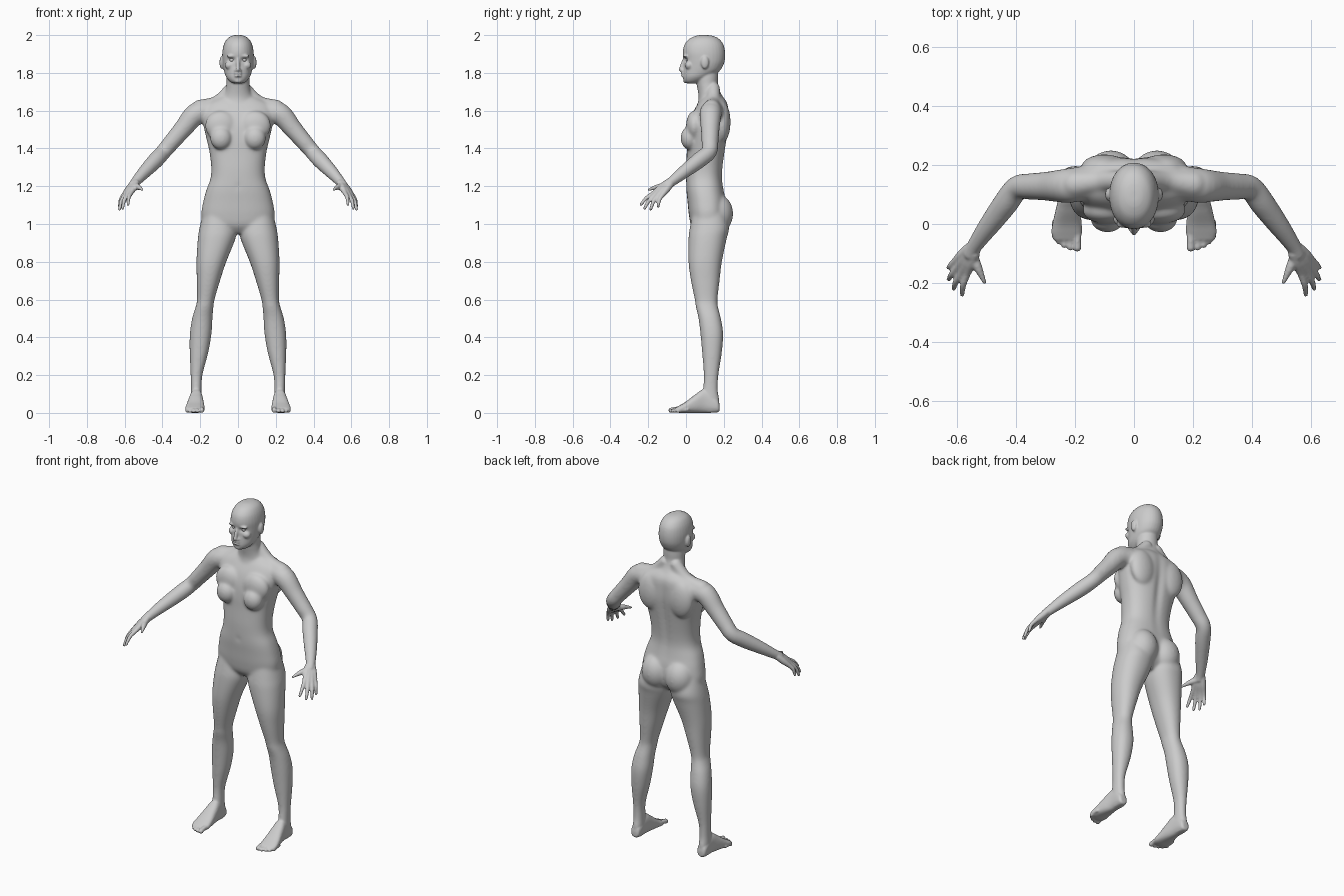
import bpy, bmesh, math
from mathutils import Vector, Matrix

SEG = 32
bm = bmesh.new()


def spline(rows, sub=5):
    """Catmull-Rom interpolation of tuples."""
    out = []
    for i in range(len(rows) - 1):
        p0, p1 = rows[max(i - 1, 0)], rows[i]
        p2, p3 = rows[i + 1], rows[min(i + 2, len(rows) - 1)]
        for k in range(sub):
            t = k / sub
            out.append([0.5 * (2 * b + (c - a) * t + (2 * a - 5 * b + 4 * c - d) * t * t
                               + (3 * b - a - 3 * c + d) * t ** 3)
                        for a, b, c, d in zip(p0, p1, p2, p3)])
    return out + [list(rows[-1])]


def skin(rings):
    """Bridge (centre, u, v, exponent) rings into a closed tube."""
    loops = []
    for c, u, v, n in rings:
        loop = []
        for i in range(SEG):
            a = 2 * math.pi * i / SEG
            x, y = math.cos(a), math.sin(a)
            x = math.copysign(abs(x) ** (2 / n), x)
            y = math.copysign(abs(y) ** (2 / n), y)
            loop.append(bm.verts.new(c + u * x + v * y))
        loops.append(loop)
    for a, b in zip(loops, loops[1:]):
        for i in range(SEG):
            j = (i + 1) % SEG
            bm.faces.new((a[i], a[j], b[j], b[i]))
    bm.faces.new(loops[0][::-1])
    bm.faces.new(loops[-1])


def loft(rows, n=2.2, along_y=False):
    """Rows of (height, x min, x max, other min, other max)."""
    rings = []
    for h, x0, x1, a, b in spline(rows):
        u = Vector(((x1 - x0) / 2, 0, 0))
        m, r = (a + b) / 2, (b - a) / 2
        if along_y:
            rings.append((Vector(((x0 + x1) / 2, h, m)), u, Vector((0, 0, r)), n))
        else:
            rings.append((Vector(((x0 + x1) / 2, m, h)), u, Vector((0, r, 0)), n))
    skin(rings)


def centred(rows, n=2.2):
    loft([(z, -w, w, f, b) for z, f, b, w in rows], n)


def blob(c, r):
    m = Matrix.Translation(c) @ Matrix.Diagonal((*r, 1))
    bmesh.ops.create_uvsphere(bm, u_segments=24, v_segments=16, radius=1, matrix=m)


def tube(rows):
    """Rows of (x, y, z, radius), with round ends."""
    pts = spline(rows)
    rings = []
    for i, p in enumerate(pts):
        t = Vector(pts[min(i + 1, len(pts) - 1)][:3]) - Vector(pts[max(i - 1, 0)][:3])
        u = t.cross(Vector((1, 0, 0))).normalized()
        v = t.cross(u).normalized()
        rings.append((Vector(p[:3]), u * p[3], v * p[3], 2))
    skin(rings)
    for p in (rows[0], rows[-1]):
        blob(p[:3], (p[3],) * 3)


# --- one side: leg and foot
loft([(1.06, .02, .185, .035, .21), (.98, .008, .204, .02, .228), (.92, .014, .213, .013, .215),
      (.80, .062, .22, .013, .19), (.70, .095, .218, .026, .178), (.60, .124, .217, .046, .167),
      (.56, .13, .225, .052, .17), (.50, .135, .243, .066, .185), (.42, .14, .255, .076, .197),
      (.32, .157, .256, .085, .19), (.20, .188, .251, .094, .172), (.12, .193, .249, .09, .168),
      (.06, .192, .25, .08, .176), (.005, .2, .243, .1, .168)])
loft([(.178, .208, .236, .012, .04), (.165, .194, .25, .002, .075), (.10, .188, .254, .0, .125),
      (.05, .182, .265, .0, .098), (0, .177, .276, .0, .06), (-.03, .176, .28, .0, .042),
      (-.055, .183, .272, .003, .028)], 2.5, True)
for x, tip, r in ((.192, -.08, .014), (.216, -.08, .0105), (.236, -.072, .0105),
                  (.254, -.06, .010), (.269, -.043, .0095)):
    tube([(x, tip + .05, r + .008, r), (x, tip + .02, r + .005, r * .9), (x, tip, r, r)])

# --- one side: arm
tube([(.15, .14, 1.595, .06), (.222, .13, 1.583, .059), (.29, .128, 1.505, .05),
      (.35, .127, 1.435, .045), (.395, .122, 1.382, .042), (.435, .07, 1.338, .043),
      (.49, -.005, 1.28, .036), (.54, -.075, 1.225, .026), (.553, -.1, 1.207, .025)])

# --- one side: palm, fingers and thumb
wrist = Vector((.549, -.092, 1.213))
for i, (k, tip) in enumerate((((.565, -.168, 1.166), (.582, -.239, 1.103)),
                              ((.584, -.163, 1.157), (.611, -.219, 1.083)),
                              ((.599, -.148, 1.152), (.627, -.187, 1.078)),
                              ((.606, -.126, 1.152), (.627, -.148, 1.093)))):
    k, tip = Vector(k), Vector(tip)
    start = wrist + Vector((.006, .006, -.002)) * (i - 1.5)
    mid = (k + tip) / 2 + Vector((.005, -.004, .005))
    tube([(*start, .019), (*((start + k) / 2), .018), (*k, .0125), (*mid, .0105), (*tip, .008)])
tube([(.551, -.1, 1.203, .019), (.531, -.142, 1.197, .016), (.517, -.172, 1.19, .0115),
      (.506, -.198, 1.181, .0085)])

# --- one side: chest, shoulder, back and buttock masses
blob((.09, .018, 1.455), (.058, .047, .062))
blob((.09, .045, 1.52), (.085, .045, .08))
blob((.1, .192, 1.54), (.08, .044, .11))
blob((.078, .163, 1.055), (.088, .087, .105))
tube([(.035, .145, 1.715, .035), (.11, .145, 1.643, .037), (.2, .135, 1.612, .047)])

# --- one side: ear, brow, cheek and nostril
blob((.086, .1, 1.855), (.012, .021, .034))
blob((.031, -.001, 1.888), (.03, .014, .009))
blob((.045, .016, 1.84), (.025, .022, .022))
blob((.011, -.016, 1.812), (.009, .011, .008))

# --- mirror to the other side
copy = bmesh.ops.duplicate(bm, geom=bm.verts[:] + bm.edges[:] + bm.faces[:])["geom"]
for v in (g for g in copy if isinstance(g, bmesh.types.BMVert)):
    v.co.x *= -1

# --- torso, neck and head
centred([(1.69, .1, .18, .06), (1.66, .078, .208, .13), (1.63, .058, .222, .18),
         (1.58, .032, .226, .195), (1.52, .014, .226, .183), (1.45, .006, .217, .167),
         (1.38, .004, .206, .151), (1.30, .0, .195, .142), (1.24, .0, .192, .146),
         (1.18, .002, .2, .168), (1.12, .008, .212, .184), (1.05, .015, .215, .194),
         (.99, .028, .2, .175), (.95, .06, .16, .08)], 2.4)
centred([(1.60, .05, .2, .085), (1.66, .066, .202, .085), (1.70, .063, .182, .068),
         (1.74, .056, .17, .061), (1.78, .05, .17, .06), (1.83, .06, .17, .055)], 2)
centred([(2.0, .075, .115, .015), (1.995, .05, .145, .035), (1.98, .018, .175, .058),
         (1.95, -.008, .198, .075), (1.91, -.017, .207, .083), (1.87, -.013, .206, .083),
         (1.84, -.012, .197, .08), (1.81, -.015, .178, .074), (1.78, -.016, .135, .064),
         (1.757, -.012, .095, .046), (1.745, .0, .06, .027)], 2.1)
tube([(0, -.008, 1.877, .008), (0, -.019, 1.845, .010), (0, -.027, 1.818, .011)])
blob((0, -.017, 1.796), (.022, .011, .006))
blob((0, -.016, 1.784), (.02, .011, .006))
blob((0, -.003, 1.758), (.02, .012, .012))
bmesh.ops.recalc_face_normals(bm, faces=bm.faces[:])

# --- fuse everything into one skin
raw = bpy.data.meshes.new("raw_body")
bm.to_mesh(raw)
bm.free()
body = bpy.data.objects.new("body", raw)
bpy.context.collection.objects.link(body)
mod = body.modifiers.new("fuse", 'REMESH')
mod.mode = 'VOXEL'
mod.voxel_size = .0052
deps = bpy.context.evaluated_depsgraph_get()
mesh = bpy.data.meshes.new_from_object(body.evaluated_get(deps))
body.modifiers.clear()
body.data = mesh


def press(c, s, d):
    """Push the skin by d inside a soft ellipsoid, on both sides."""
    for v in mesh.vertices:
        q = sum(((a - b) / r) ** 2 for a, b, r in zip((abs(v.co.x), v.co.y, v.co.z), c, s))
        if q < 6:
            v.co += Vector(d) * math.exp(-q)


# --- eye sockets, spine groove, mouth corner, navel
press((.032, -.008, 1.869), (.017, .02, .011), (0, .013, 0))
press((0, .225, 1.42), (.02, .06, .2), (0, -.012, 0))
press((0, -.03, 1.79), (.025, .02, .003), (0, .004, 0))
press((0, 0, 1.2), (.01, .02, .012), (0, .006, 0))

# --- soften trunk and limbs strongly, head, hands and feet lightly
soft = body.vertex_groups.new(name="soft")
for v in mesh.vertices:
    x, y, z = v.co
    w = min((z - .1) / .1, (1.73 - z) / .04, (.53 - abs(x)) / .05, 1)
    if w > 0:
        soft.add([v.index], w, 'REPLACE')
for group, count in (("", 3), ("soft", 36)):
    mod = body.modifiers.new("smooth", 'SMOOTH')
    mod.factor = .5
    mod.iterations = count
    mod.vertex_group = group

# --- eyes
objs = [body]
for side, name in ((1, "left_eye"), (-1, "right_eye")):
    eye = bpy.data.meshes.new(name)
    b = bmesh.new()
    bmesh.ops.create_uvsphere(b, u_segments=20, v_segments=14, radius=.013,
                              matrix=Matrix.Translation((side * .032, .012, 1.869)))
    b.to_mesh(eye)
    b.free()
    ob = bpy.data.objects.new(name, eye)
    bpy.context.collection.objects.link(ob)
    objs.append(ob)
for ob in objs:
    for p in ob.data.polygons:
        p.use_smooth = True
